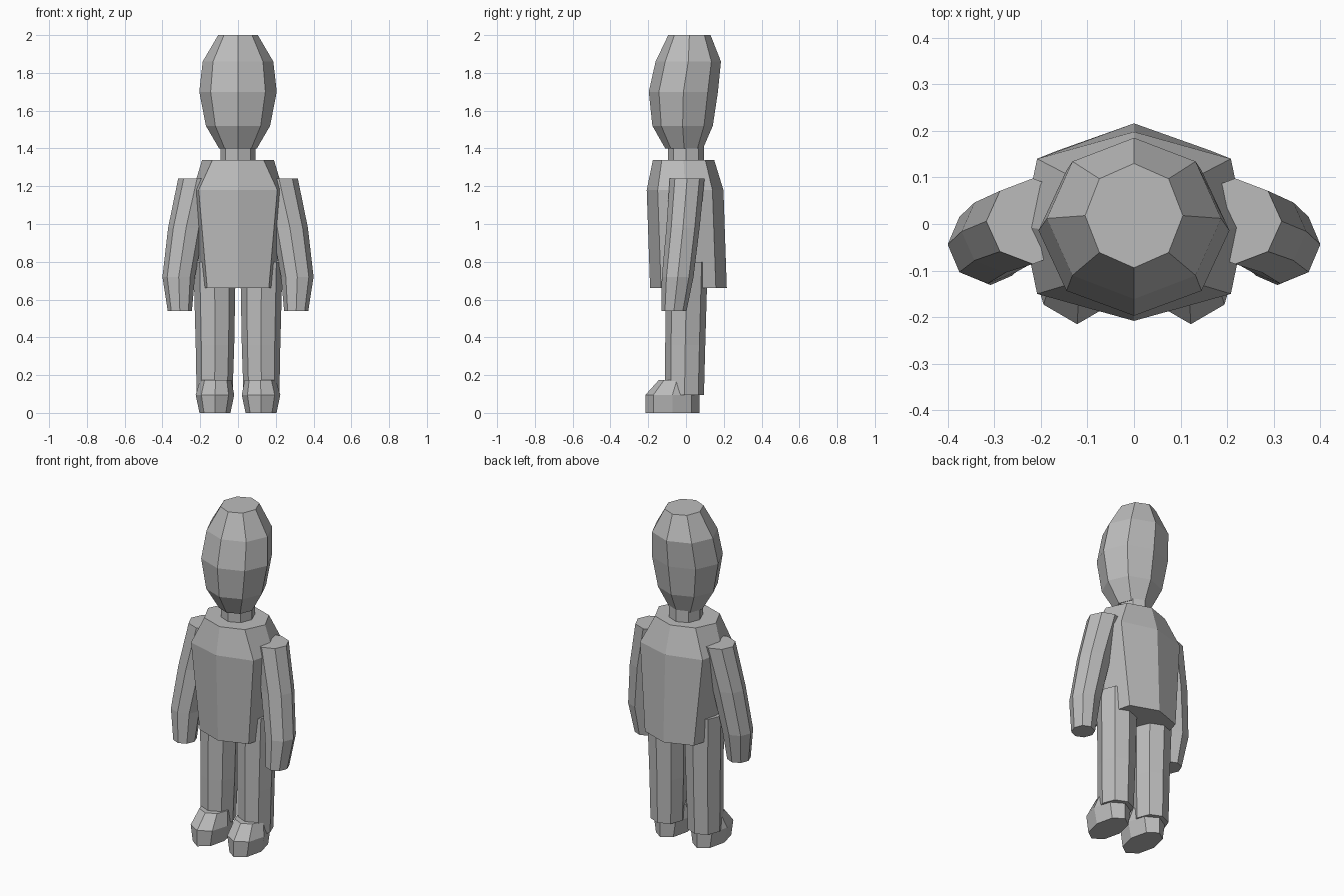
import bpy, bmesh, math

grey = bpy.data.materials.new("plain grey")
grey.diffuse_color = (0.5, 0.5, 0.5, 1.0)


def loft(name, rings, side=1):
    """Eight-sided loft; ring = (z, cx, cy, rx, ry[, corner_x, corner_y])."""
    bm = bmesh.new()
    loops = []
    for ring in rings:
        z, cx, cy, rx, ry = ring[:5]
        dx, dy = ring[5:] if len(ring) > 5 else (rx * 0.707, ry * 0.707)
        loop = []
        for i in range(8):
            c, s = math.cos(i * math.pi / 4), math.sin(i * math.pi / 4)
            if i % 2:
                x, y = math.copysign(dx, c), math.copysign(dy, s)
            else:
                x, y = rx * c, ry * s
            loop.append(bm.verts.new((side * (cx + x), cy + y, z)))
        loops.append(loop)
    for a, b in zip(loops, loops[1:]):
        for i in range(8):
            j = (i + 1) % 8
            bm.faces.new((a[i], a[j], b[j], b[i]))
    bm.faces.new(loops[0])
    bm.faces.new(loops[-1])
    bmesh.ops.recalc_face_normals(bm, faces=bm.faces)
    mesh = bpy.data.meshes.new(name)
    bm.to_mesh(mesh)
    bm.free()
    mesh.materials.append(grey)
    obj = bpy.data.objects.new(name, mesh)
    bpy.context.collection.objects.link(obj)
    return obj


# Head, leaning slightly back toward the crown
loft("head", [
    (1.40, 0, -0.01, 0.10, 0.10),
    (1.52, 0, -0.018, 0.17, 0.16),
    (1.70, 0, -0.014, 0.205, 0.183),
    (1.86, 0, 0.012, 0.187, 0.173),
    (2.00, 0, 0.018, 0.105, 0.112),
])

# Neck
loft("neck", [(1.30, 0, 0, 0.092, 0.095), (1.43, 0, 0, 0.092, 0.095)])

# Torso, boxier than a regular octagon
loft("torso", [
    (0.66, 0, 0.013, 0.20, 0.203, 0.163, 0.145),
    (1.18, 0, -0.005, 0.238, 0.203, 0.208, 0.145),
    (1.34, 0, -0.013, 0.19, 0.162, 0.135, 0.115),
])

# Limbs on both sides
for label, side in (("left", 1), ("right", -1)):
    loft(label + "_arm", [
        (0.54, 0.308, -0.064, 0.064, 0.067),
        (0.72, 0.314, -0.044, 0.086, 0.084),
        (0.98, 0.275, -0.016, 0.095, 0.088),
        (1.24, 0.217, 0.006, 0.10, 0.092),
    ], side)
    loft(label + "_leg", [
        (0.095, 0.124, -0.008, 0.095, 0.103),
        (0.36, 0.122, -0.004, 0.102, 0.106),
        (0.80, 0.124, 0.005, 0.112, 0.110),
    ], side)
    loft(label + "_foot", [
        (0.0, 0.122, -0.072, 0.082, 0.143),
        (0.095, 0.122, -0.072, 0.102, 0.143),
        (0.175, 0.118, -0.048, 0.083, 0.095),
    ], side)
